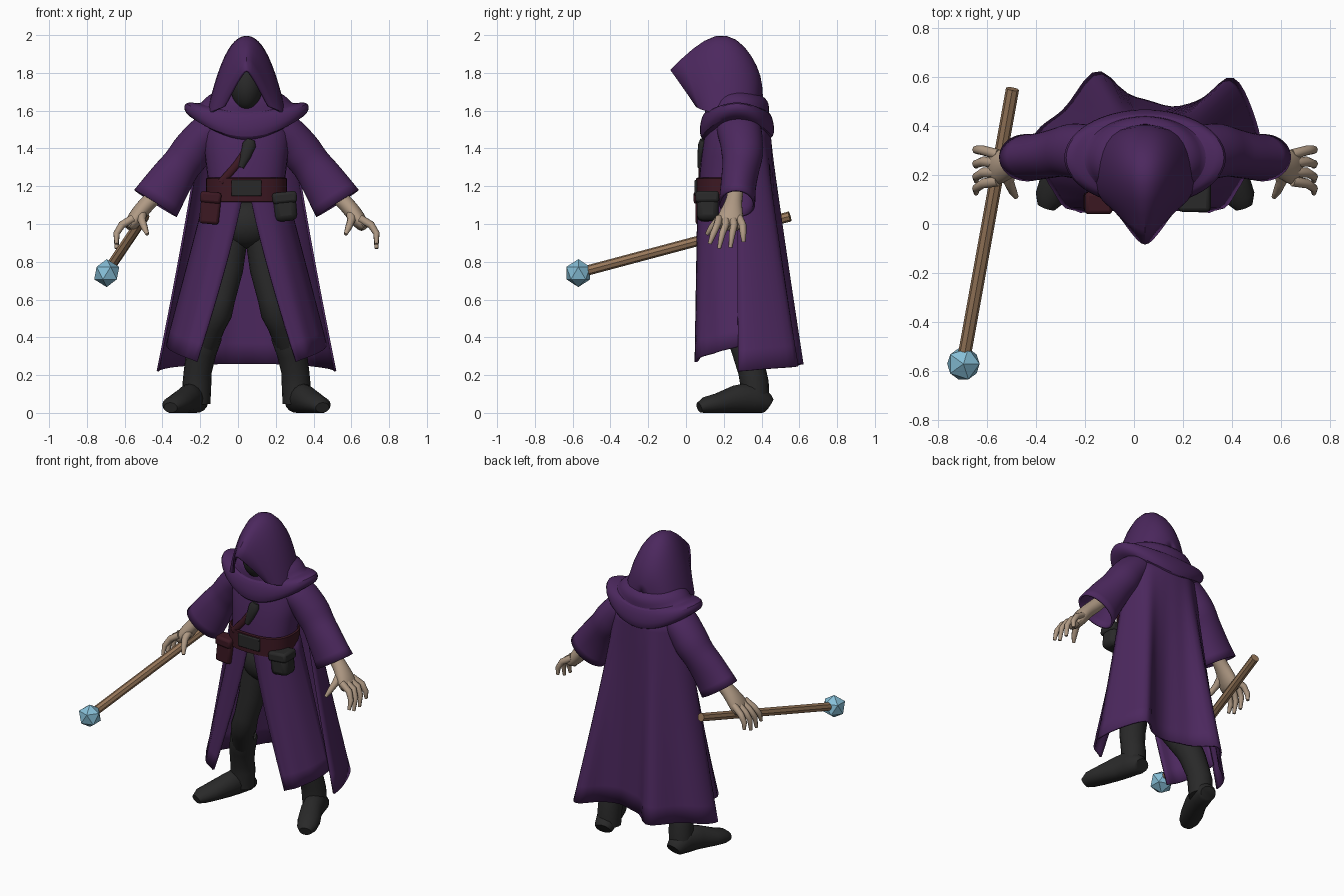
import bpy, bmesh, math
from mathutils import Vector

cube = bpy.data.objects.get("Cube")
if cube:
    bpy.data.objects.remove(cube, do_unlink=True)

CX = 0.045  # body centre line
SIDES = ((1, "left_"), (-1, "right_"))


def material(name, rgb):
    m = bpy.data.materials.new(name)
    m.use_nodes = True
    m.diffuse_color = (*rgb, 1)
    m.node_tree.nodes["Principled BSDF"].inputs["Base Color"].default_value = (*rgb, 1)
    return m


PURPLE = material("purple cloth", (0.072, 0.021, 0.112))
BLACK = material("black leather", (0.022, 0.022, 0.022))
MAROON = material("maroon leather", (0.045, 0.009, 0.016))
SKIN = material("pale skin", (0.43, 0.32, 0.23))
WOOD = material("staff wood", (0.32, 0.19, 0.105))
GEM = material("blue crystal", (0.24, 0.52, 0.68))


def finish(bm, name, mat, thick=0, sub=0, smooth=True, bevel=0):
    bmesh.ops.recalc_face_normals(bm, faces=bm.faces)
    me = bpy.data.meshes.new(name)
    bm.to_mesh(me)
    bm.free()
    me.materials.append(mat)
    ob = bpy.data.objects.new(name, me)
    bpy.context.collection.objects.link(ob)
    if sub:
        ob.modifiers.new("Subdivision", "SUBSURF").levels = sub
        ob.modifiers["Subdivision"].render_levels = sub
    if thick:
        mod = ob.modifiers.new("Thickness", "SOLIDIFY")
        mod.thickness, mod.offset = thick, 0
    if bevel:
        mod = ob.modifiers.new("Bevel", "BEVEL")
        mod.width, mod.segments = bevel, 2
    if smooth:
        bpy.ops.object.select_all(action="DESELECT")
        ob.select_set(True)
        bpy.context.view_layer.objects.active = ob
        bpy.ops.object.shade_smooth_by_angle(angle=math.radians(50))
    return ob


def grid(name, rows, mat, wrap=False, caps=False, **kw):
    """Skin rows of points; wrap closes each row into a ring."""
    bm = bmesh.new()
    vs = [[bm.verts.new(p) for p in row] for row in rows]
    n = len(vs[0])
    for a, b in zip(vs, vs[1:]):
        for i in range(n if wrap else n - 1):
            j = (i + 1) % n
            bm.faces.new((a[i], a[j], b[j], b[i]))
    if caps:
        bm.faces.new(vs[0])
        bm.faces.new(vs[-1])
    return finish(bm, name, mat, **kw)


def tube(name, path, mat, n=12, ref=(0, 1, 0), caps=True, **kw):
    """Sweep ellipses along (x, y, z, ra, rb) stations."""
    pts = [Vector(p[:3]) for p in path]
    rows = []
    for i, p in enumerate(path):
        t = (pts[min(i + 1, len(pts) - 1)] - pts[max(i - 1, 0)]).normalized()
        u = t.cross(Vector(ref)).normalized()
        v = u.cross(t)
        ring = []
        for k in range(n):
            a = math.tau * k / n
            q = pts[i] + u * math.cos(a) * p[3] + v * math.sin(a) * p[-1]
            q.z = max(q.z, 0)
            ring.append(q)
        rows.append(ring)
    return grid(name, rows, mat, wrap=True, caps=caps, **kw)


def spow(v, e):
    return math.copysign(abs(v) ** e, v)


def rings(name, specs, mat, n=32, e=1.0, caps=False, **kw):
    """Stack horizontal rings of (z, rx, ry, cy, sag)."""
    rows = []
    for z, rx, ry, cy, sag in specs:
        rows.append([(CX + rx * spow(math.cos(a), e), cy + ry * spow(math.sin(a), e),
                      z - sag * math.sin(a) ** 2)
                     for a in (math.tau * k / n for k in range(n))])
    return grid(name, rows, mat, wrap=True, caps=caps, **kw)


def box(name, loc, size, mat, tilt=0, bevel=0.015):
    bm = bmesh.new()
    bmesh.ops.create_cube(bm, size=1)
    bmesh.ops.scale(bm, vec=size, verts=bm.verts)
    ob = finish(bm, name, mat, bevel=bevel)
    ob.location, ob.rotation_euler = loc, (0, tilt, 0)
    return ob


def ball(name, loc, radii, mat):
    bm = bmesh.new()
    bmesh.ops.create_uvsphere(bm, u_segments=20, v_segments=12, radius=1)
    bmesh.ops.scale(bm, vec=radii, verts=bm.verts)
    finish(bm, name, mat).location = loc


def mirrored(path, side):
    return [(CX + side * p[0], *p[1:]) for p in path]


# Hood: arches from the pointed brim to the back (foot y, foot z, top y, top z, half width, shape)
rows = []
for fy, fz, ty, tz, hw, e in ((.06, 1.62, -.085, 1.82, .115, 1.25), (.09, 1.60, .04, 1.935, .172, 1.75),
                              (.17, 1.58, .16, 2.008, .205, 2.15), (.25, 1.58, .265, 1.985, .205, 2.3),
                              (.32, 1.58, .345, 1.89, .185, 2.4), (.37, 1.58, .395, 1.78, .14, 2.4),
                              (.39, 1.58, .4, 1.68, .04, 2)):
    row = []
    for k in range(17):
        c = math.cos(math.pi * k / 16)
        h = 1 - abs(c) ** e
        row.append((CX + hw * c, fy + (ty - fy) * h, fz + (tz - fz) * h))
    rows.append(row)
grid("hood", rows, PURPLE, thick=0.014, sub=1)
ball("shadowed_face", (CX, .14, 1.73), (.085, .1, .13), BLACK)

# Draped mantle over the shoulders
rings("mantle", ((1.70, .16, .14, .26, .02), (1.685, .2, .165, .27, .03), (1.655, .23, .172, .27, .04),
                 (1.635, .245, .168, .27, .05), (1.645, .285, .178, .27, .06), (1.645, .33, .19, .27, .09),
                 (1.605, .335, .2, .27, .1), (1.565, .305, .195, .27, .11), (1.545, .24, .165, .26, .1)),
      PURPLE, sub=1)

# Torso and belt
rings("robe_torso", ((1.12, .2, .15, .22, 0), (1.24, .205, .15, .22, 0), (1.36, .22, .158, .24, 0),
                     (1.48, .235, .16, .26, 0), (1.57, .2, .13, .26, 0)), PURPLE, e=.85, caps=True)
rings("belt", ((1.115, .205, .155, .217, 0), (1.12, .215, .165, .217, 0), (1.24, .215, .165, .217, 0),
               (1.245, .205, .155, .217, 0)), MAROON, e=.75)
box("belt_buckle", (.045, .052, 1.19), (.16, .016, .085), BLACK, bevel=.006)
box("right_pouch", (-.147, .09, 1.085), (.105, .08, .17), MAROON, tilt=.1)
box("right_pouch_flap", (-.145, .085, 1.14), (.112, .09, .06), MAROON, tilt=.1)
box("left_pouch", (.25, .115, 1.09), (.12, .115, .15), BLACK, tilt=-.1, bevel=.03)
box("left_pouch_flap", (.247, .112, 1.14), (.13, .125, .06), BLACK, tilt=-.1)
tube("chest_strap", ((-.09, .078, 1.22, .02, .012), (-.01, .078, 1.31, .02, .012),
                     (.06, .09, 1.41, .02, .012)), MAROON)
tube("strap_holder", ((.015, .075, 1.3, .016, .014), (.04, .078, 1.36, .028, .018),
                      (.06, .084, 1.42, .036, .02), (.068, .09, 1.445, .022, .016)), BLACK)

# Cape: open rows around the back, with two deep folds growing to the hem
rows = []
for i in range(13):
    f = i / 12
    row = []
    for k in range(41):
        a = math.pi * k / 40
        s, d = -math.cos(a), math.sin(a)
        rx = .235 + .235 * f ** 1.15
        fold = .15 * math.exp(-((s + .42) / .25) ** 2) + .22 * math.exp(-((s - .78) / .22) ** 2)
        ripple = .008 * math.cos(14 * s)
        row.append((CX + rx * s,
                    .27 + .005 * f + (.17 + .04 * f) * d ** .8 + (fold + ripple) * d ** .6 * f ** 1.1,
                    1.56 + (-1.34 + .04 * d) * f))
    rows.append(row)
grid("cape", rows, PURPLE, thick=.012)

# Split front skirt, flat at the belt and slanting back at the hem
for side, tag in SIDES:
    rows = []
    for i in range(11):
        f = i / 10
        x_in, x_out = .012 + .25 * f ** 1.2, .2 + .22 * f
        front = .068 - .016 * f
        row = []
        for k in range(13):
            u = k / 12
            a = u * math.pi / 2
            row.append((CX + side * (x_in + (x_out - x_in) * math.sin(a) ** (.8 + .25 * f)),
                        .3 - (.3 - front) * abs(math.cos(a)) ** (.7 + .5 * f) + .006 * f * math.sin(u * 16),
                        1.2 - f * (.93 - .09 * u)))
        rows.append(row)
    grid(tag + "skirt_panel", rows, PURPLE, thick=.014)

    # Wide sleeve with a flared open cuff and soft creases
    sleeve = ((.13, .27, 1.53, .08, .11), (.2, .285, 1.49, .1, .115), (.26, .295, 1.43, .097, .108),
              (.3, .3, 1.37, .107, .108), (.34, .295, 1.32, .096, .095), (.38, .285, 1.265, .108, .092),
              (.43, .275, 1.19, .118, .088), (.482, .27, 1.108, .13, .092))
    tube(tag + "sleeve", mirrored(sleeve, side), PURPLE, n=20, caps=False, thick=.012, sub=1)

    # Forearm, palm and fingers
    arm = ((.4, .27, 1.24, .045, .045), (.48, .26, 1.15, .044, .042), (.53, .25, 1.105, .044, .048),
           (.57, .24, 1.055, .046, .066), (.605, .23, 1.005, .042, .078), (.63, .225, .97, .026, .068))
    tube(tag + "hand", mirrored(arm, side), SKIN, sub=1)
    for k, (y_mid, y_tip, z_tip) in enumerate(((.165, .125, .895), (.21, .175, .87),
                                               (.255, .235, .875), (.3, .305, .905))):
        base = .175 + .036 * k
        finger = ((.6, base, 1.03, .022), (.66, y_mid, .995, .02),
                  (.688, (y_mid + y_tip) / 2, .95, .017), (.688, y_tip, z_tip, .01))
        tube(tag + "finger_%d" % (k + 1), mirrored(finger, side), SKIN, n=8)
    thumb = ((.555, .22, 1.06, .028), (.555, .17, 1.02, .022), (.54, .135, .98, .018), (.525, .11, .945, .01))
    tube(tag + "thumb", mirrored(thumb, side), SKIN, n=8, ref=(1, 0, 0))

    # Trouser leg and boot
    leg = ((.065, .24, 1.02, .085), (.1, .23, .76, .082), (.135, .215, .6, .074), (.155, .22, .53, .08),
           (.18, .245, .47, .072), (.22, .3, .36, .066))
    tube(tag + "trouser_leg", mirrored(leg, side), BLACK, n=16)
    shaft = ((.205, .29, .43, .076), (.212, .3, .41, .084), (.24, .325, .32, .08),
             (.258, .35, .22, .074), (.262, .362, .16, .076), (.265, .368, .05, .074))
    tube(tag + "boot_shaft", mirrored(shaft, side), BLACK, n=16)
    foot = ((.26, .44, .04, .04, .05), (.262, .425, .05, .055, .06), (.285, .35, .08, .085, .068),
            (.315, .26, .07, .075, .066), (.36, .17, .05, .055, .07), (.39, .105, .04, .045, .06),
            (.402, .07, .028, .028, .038))
    tube(tag + "boot_foot", mirrored([(*p[:3], p[4], p[3]) for p in foot], side), BLACK, n=16, ref=(0, 0, 1))

ball("hips", (CX, .23, 1.0), (.16, .12, .13), BLACK)

# Staff with a faceted crystal
tube("staff", ((-.495, .55, 1.04, .027), (-.69, -.53, .752, .027)), WOOD, n=8, ref=(0, 0, 1), smooth=False)
bm = bmesh.new()
bmesh.ops.create_icosphere(bm, subdivisions=1, radius=.074)
finish(bm, "staff_crystal", GEM, smooth=False).location = (-.695, -.57, .74)
